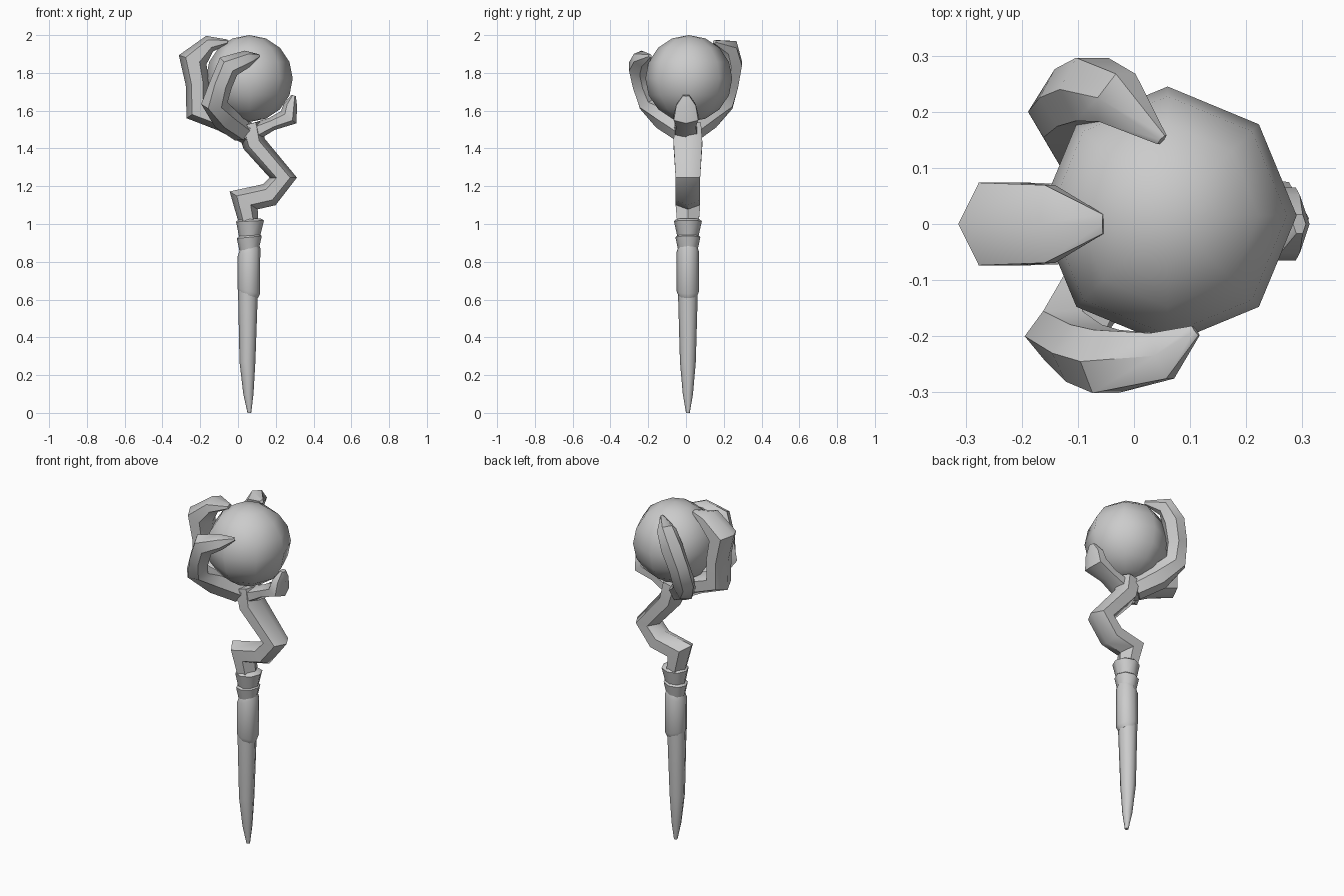
import bpy, bmesh, math
from mathutils import Vector

cube = bpy.data.objects.get("Cube")
if cube:
    bpy.data.objects.remove(cube, do_unlink=True)

grey = bpy.data.materials.new("plain grey")
grey.use_nodes = True
colour = (0.6, 0.6, 0.6, 1)
grey.diffuse_color = colour
grey.node_tree.nodes["Principled BSDF"].inputs["Base Color"].default_value = colour


def finish(name, bm, angle):
    """Turn a bmesh into a shaded, coloured object."""
    bmesh.ops.recalc_face_normals(bm, faces=bm.faces)
    mesh = bpy.data.meshes.new(name)
    bm.to_mesh(mesh)
    bm.free()
    mesh.materials.append(grey)
    obj = bpy.data.objects.new(name, mesh)
    bpy.context.collection.objects.link(obj)
    bpy.ops.object.select_all(action="DESELECT")
    obj.select_set(True)
    bpy.context.view_layer.objects.active = obj
    bpy.ops.object.shade_smooth_by_angle(angle=math.radians(angle))
    return obj


def loft(name, rings, angle=50):
    """Skin a list of point rings and cap both ends."""
    bm = bmesh.new()
    loops = [[bm.verts.new(p) for p in ring] for ring in rings]
    count = len(loops[0])
    for a, b in zip(loops, loops[1:]):
        for i in range(count):
            j = (i + 1) % count
            bm.faces.new((a[i], a[j], b[j], b[i]))
    bm.faces.new(loops[0])
    bm.faces.new(loops[-1])
    return finish(name, bm, angle)


def turned(name, profile, sides=8):
    """Upright part; each ring is x, z, radius, slant."""
    rings = []
    for x, z, r, slant in profile:
        ring = []
        for i in range(sides):
            a = math.tau * i / sides
            dx = r * math.cos(a)
            ring.append((x + dx, 0.01 + r * math.sin(a), z + slant * dx))
        rings.append(ring)
    return loft(name, rings)


def branch(name, path, sides=6):
    """Bent limb; each point is x, y, z, in-plane radius, depth radius."""
    points = [Vector(p[:3]) for p in path]
    rings = []
    for i, (c, p) in enumerate(zip(points, path)):
        t = Vector()
        if i > 0:
            t += (c - points[i - 1]).normalized()
        if i < len(points) - 1:
            t += (points[i + 1] - c).normalized()
        side = t.cross(Vector((0, 1, 0))).normalized()
        depth = side.cross(t).normalized()
        angles = [math.tau * k / sides for k in range(sides)]
        rings.append([c + side * p[3] * math.cos(a) + depth * p[4] * math.sin(a)
                      for a in angles])
    return loft(name, rings)


# Tapered shaft, grip and two flared collars
turned("shaft", [(0.06, 0, 0.01, 0), (0.055, 0.1, 0.027, 0),
                 (0.05, 0.27, 0.042, 0), (0.053, 0.66, 0.053, 0)])
turned("grip", [(0.055, 0.62, 0.05, -0.25), (0.057, 0.645, 0.06, -0.25),
                (0.058, 0.85, 0.06, 0.35), (0.06, 0.88, 0.05, 0.3)])
turned("lower_collar", [(0.061, 0.85, 0.049, 0.3), (0.06, 0.93, 0.066, 0.1),
                        (0.06, 0.945, 0.05, 0.1)])
turned("upper_collar", [(0.062, 0.93, 0.055, 0.1), (0.064, 1.015, 0.074, 0.05),
                        (0.064, 1.03, 0.055, 0)])

# Crooked stem
branch("crooked_stem", [(0.06, 0.01, 0.99, 0.05, 0.065),
                        (0.03, 0.01, 1.125, 0.088, 0.075),
                        (0.165, 0.01, 1.155, 0.065, 0.075),
                        (0.24, 0.01, 1.245, 0.072, 0.075),
                        (0.085, 0.01, 1.425, 0.062, 0.088),
                        (0.06, 0.01, 1.53, 0.07, 0.08)])

# Claws holding the orb
branch("right_side_claw", [(0.07, 0, 1.47, 0.06, 0.07),
                           (-0.08, 0, 1.55, 0.06, 0.08),
                           (-0.215, 0, 1.60, 0.07, 0.085),
                           (-0.215, 0, 1.74, 0.062, 0.085),
                           (-0.24, 0, 1.87, 0.077, 0.085),
                           (-0.15, 0, 1.955, 0.045, 0.08),
                           (-0.055, 0, 1.965, 0.012, 0.02)])
branch("left_side_claw", [(0.07, 0, 1.48, 0.05, 0.07),
                          (0.18, 0, 1.53, 0.035, 0.06),
                          (0.268, 0, 1.565, 0.052, 0.075),
                          (0.278, 0, 1.63, 0.036, 0.06),
                          (0.295, 0, 1.68, 0.012, 0.02)])
branch("front_claw", [(0.02, -0.02, 1.49, 0.06, 0.06),
                      (-0.07, -0.12, 1.56, 0.07, 0.06),
                      (-0.125, -0.2, 1.64, 0.07, 0.06),
                      (-0.09, -0.23, 1.74, 0.06, 0.06),
                      (-0.05, -0.245, 1.835, 0.065, 0.065),
                      (0.05, -0.235, 1.875, 0.045, 0.05),
                      (0.11, -0.19, 1.89, 0.01, 0.012)])
branch("back_claw", [(0.02, 0.03, 1.49, 0.06, 0.06),
                     (-0.07, 0.12, 1.56, 0.07, 0.06),
                     (-0.125, 0.2, 1.64, 0.065, 0.06),
                     (-0.11, 0.225, 1.74, 0.06, 0.06),
                     (-0.075, 0.24, 1.85, 0.062, 0.065),
                     (-0.03, 0.225, 1.935, 0.05, 0.055),
                     (0.05, 0.15, 1.965, 0.01, 0.012)])

# Faceted orb
bm = bmesh.new()
bmesh.ops.create_uvsphere(bm, u_segments=8, v_segments=8, radius=0.23)
bmesh.ops.translate(bm, verts=bm.verts, vec=(0.06, 0.015, 1.77))
finish("orb", bm, 60)
